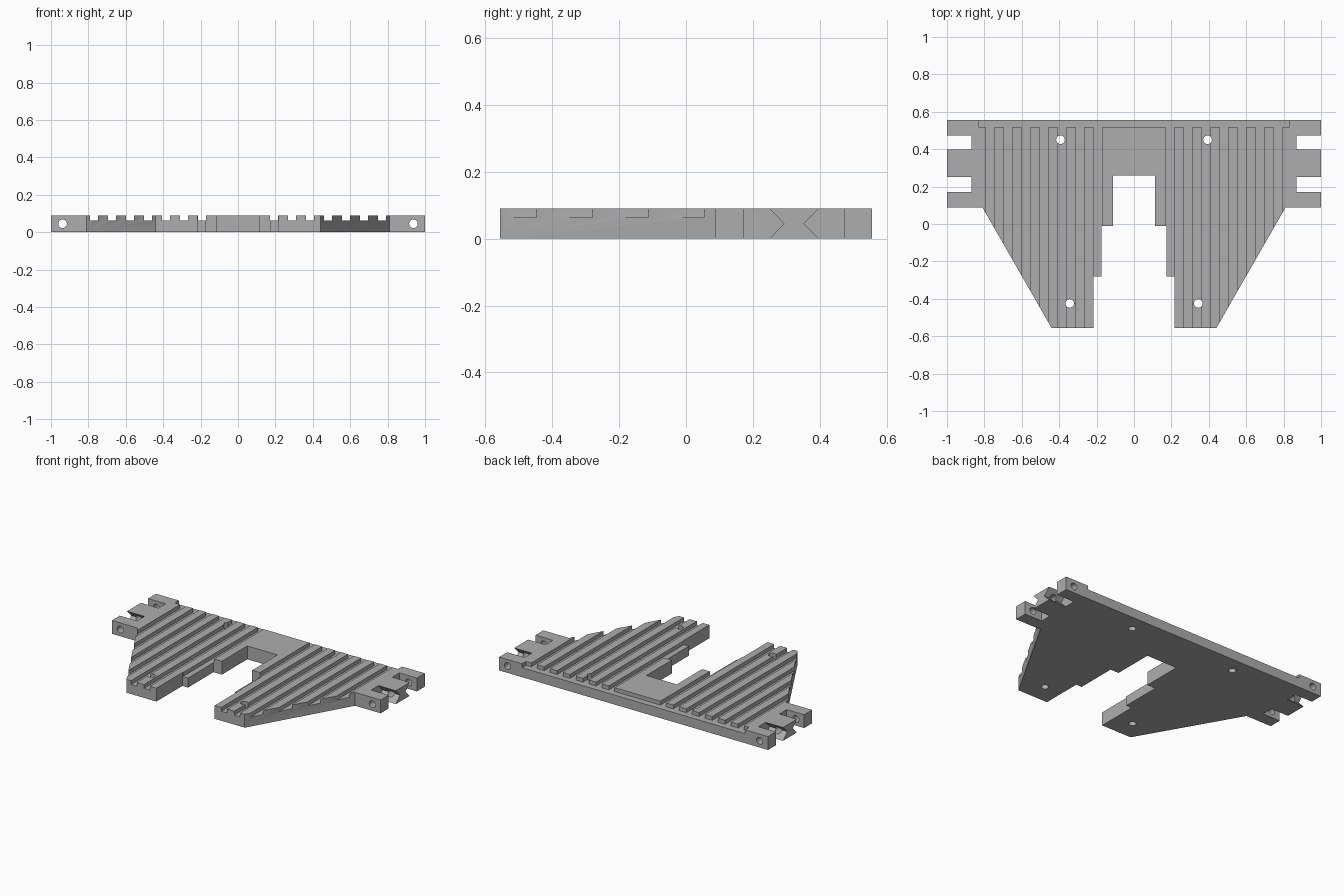
import bpy, bmesh, math
from mathutils import Vector

if "Cube" in bpy.data.objects:
    bpy.data.objects.remove(bpy.data.objects["Cube"], do_unlink=True)

TOP, FLOOR, BACK = 0.09, 0.064, 0.557

grey = bpy.data.materials.new("plain grey")
grey.use_nodes = True
color = (0.42, 0.42, 0.42, 1)
grey.diffuse_color = color
grey.node_tree.nodes["Principled BSDF"].inputs["Base Color"].default_value = color


def prism(name, points, axis, start, end):
    """Extrude a flat outline along axis: z takes (x, y), x takes (y, z), y takes (x, z)."""
    def place(p, d):
        return {"z": (p[0], p[1], d), "x": (d, p[0], p[1]), "y": (p[0], d, p[1])}[axis]
    bm = bmesh.new()
    face = bm.faces.new([bm.verts.new(place(p, start)) for p in points])
    new = bmesh.ops.extrude_face_region(bm, geom=[face])["geom"]
    shift = Vector(place((0, 0), end - start))
    bmesh.ops.translate(bm, vec=shift, verts=[g for g in new if isinstance(g, bmesh.types.BMVert)])
    bmesh.ops.recalc_face_normals(bm, faces=bm.faces)
    mesh = bpy.data.meshes.new(name)
    bm.to_mesh(mesh)
    bm.free()
    mesh.materials.append(grey)
    obj = bpy.data.objects.new(name, mesh)
    bpy.context.collection.objects.link(obj)
    return obj


def circle(cx, cy, radius=0.023, sides=24):
    steps = [math.tau * i / sides for i in range(sides)]
    return [(cx + radius * math.cos(a), cy + radius * math.sin(a)) for a in steps]


def mirrored(half):
    return half + [(-x, y) for x, y in reversed(half)]


def cut(target, cutter):
    cutter.hide_render = True
    mod = target.modifiers.new("cut", "BOOLEAN")
    mod.operation, mod.solver, mod.object = "DIFFERENCE", "EXACT", cutter
    bpy.context.view_layer.objects.active = target
    bpy.ops.object.modifier_apply(modifier=mod.name)
    bpy.data.objects.remove(cutter, do_unlink=True)


# Plate with a stepped central slot and slanted front corners
plate = prism("grooved_plate", mirrored([
    (1, BACK), (1, 0.088), (0.81, 0.088), (0.44, -BACK), (0.217, -BACK),
    (0.217, -0.282), (0.175, -0.282), (0.175, -0.01), (0.113, -0.01), (0.113, 0.26),
]), "z", 0, TOP)

# Long grooves joined by a lowered strip at the back
comb = [(0.83, 0.6), (0.83, 0.515)]
for i in reversed(range(7)):
    left = 0.17 + 0.0963 * i
    right = left + 0.043
    comb += [(right, 0.515), (right, -0.6), (left, -0.6), (left, 0.515)]
cut(plate, prism("groove_cutter", mirrored(comb), "z", FLOOR, 0.15))

# Hinge notches at both ends, pointed toward the middle tab
for side in (-1, 1):
    for outer, inner, tip in ((0.172, 0.25, 0.293), (0.473, 0.397, 0.352)):
        section = [(outer, -0.05), (inner, -0.05), (inner, 0), (tip, TOP / 2),
                   (inner, TOP), (inner, 0.15), (outer, 0.15)]
        cut(plate, prism("notch_cutter", section, "x", side * 0.87, side * 1.1))
    # Hinge pin hole
    cut(plate, prism("pin_cutter", circle(side * 0.938, TOP / 2), "y", 0.03, 0.65))
    # Screw holes
    for x, y in ((0.393, 0.45), (0.344, -0.425)):
        cut(plate, prism("screw_cutter", circle(side * x, y), "z", -0.05, 0.15))

# Single material and sharp edges
plate.data.materials.clear()
plate.data.materials.append(grey)
for face in plate.data.polygons:
    face.material_index = 0
bpy.ops.object.select_all(action="DESELECT")
plate.select_set(True)
bpy.context.view_layer.objects.active = plate
bpy.ops.object.shade_smooth_by_angle(angle=math.radians(30))
